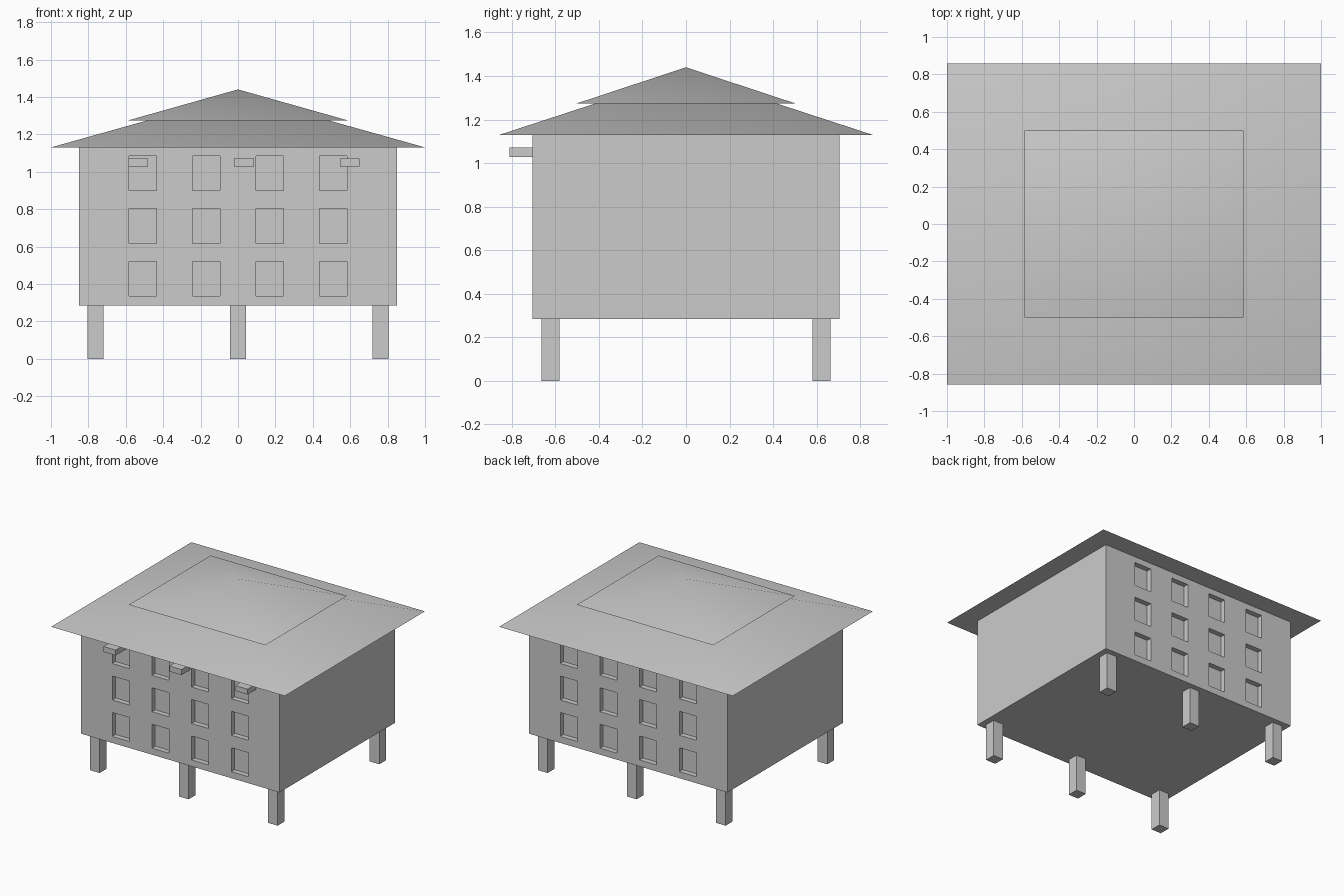
import bpy, bmesh, math
from mathutils import Matrix, Vector

if "Cube" in bpy.data.objects:
    bpy.data.objects.remove(bpy.data.objects["Cube"], do_unlink=True)

grey = bpy.data.materials.new("plain_grey")
grey.use_nodes = True
grey.diffuse_color = (0.6, 0.6, 0.6, 1)
grey.node_tree.nodes["Principled BSDF"].inputs["Base Color"].default_value = (0.6, 0.6, 0.6, 1)


def finish(name, bm):
    """Turn a bmesh into a named grey object."""
    mesh = bpy.data.meshes.new(name)
    bm.to_mesh(mesh)
    bm.free()
    mesh.materials.append(grey)
    obj = bpy.data.objects.new(name, mesh)
    bpy.context.collection.objects.link(obj)
    return obj


def add_box(bm, centre, size):
    bmesh.ops.create_cube(bm, size=1, matrix=Matrix.LocRotScale(Vector(centre), None, Vector(size)))


def box(name, centre, size):
    bm = bmesh.new()
    add_box(bm, centre, size)
    return finish(name, bm)


def select_only(obj):
    bpy.ops.object.select_all(action='DESELECT')
    obj.select_set(True)
    bpy.context.view_layer.objects.active = obj


def pyramid(name, half_x, half_y, z0, z1):
    """Four-sided hip roof with soft ridges and a sharp eave."""
    bm = bmesh.new()
    bmesh.ops.create_cone(bm, cap_ends=True, segments=4, radius1=math.sqrt(2), radius2=0, depth=1,
                          matrix=Matrix.Rotation(math.pi / 4, 4, 'Z'))
    bmesh.ops.remove_doubles(bm, verts=bm.verts, dist=0.001)
    bmesh.ops.scale(bm, vec=(half_x, half_y, z1 - z0), verts=bm.verts)
    bmesh.ops.translate(bm, vec=(0, 0, (z0 + z1) / 2), verts=bm.verts)
    obj = finish(name, bm)
    select_only(obj)
    bpy.ops.object.shade_smooth_by_angle(angle=math.radians(30))
    return obj


BODY_X, BODY_Y, FLOOR, EAVE = 0.85, 0.705, 0.285, 1.13
RECESS = 0.04

# House body with recessed windows on the front and back
body = box("house_body", (0, 0, (FLOOR + EAVE) / 2), (2 * BODY_X, 2 * BODY_Y, EAVE - FLOOR))
bm = bmesh.new()
for side in (-1, 1):
    for col in range(4):
        for row in range(3):
            add_box(bm, ((col - 1.5) * 0.34, side * BODY_Y, 0.428 + row * 0.282),
                    (0.146, 2 * RECESS, 0.185))
cutter = finish("window_cutter", bm)
cutter.hide_render = True
cut = body.modifiers.new("windows", 'BOOLEAN')
cut.operation = 'DIFFERENCE'
cut.solver = 'EXACT'
cut.object = cutter
select_only(body)
bpy.ops.object.modifier_apply(modifier=cut.name)
bpy.data.objects.remove(cutter, do_unlink=True)

# Stilts
for side, y in (("front", -0.622), ("back", 0.622)):
    for place, x in (("right", -0.762), ("middle", 0), ("left", 0.762)):
        box(f"{side}_{place}_stilt", (x, y, FLOOR / 2), (0.084, 0.084, FLOOR))

# Short beams sticking out of the front wall under the eave
for place, x in (("right", -0.533), ("middle", 0.032), ("left", 0.597)):
    box(f"{place}_beam", (x, -0.735, 1.05), (0.105, 0.15, 0.042))

# Two-tier roof
pyramid("lower_roof", 1.0, 0.857, EAVE, 1.41)
pyramid("upper_roof", 0.585, 0.5, 1.275, 1.44)
